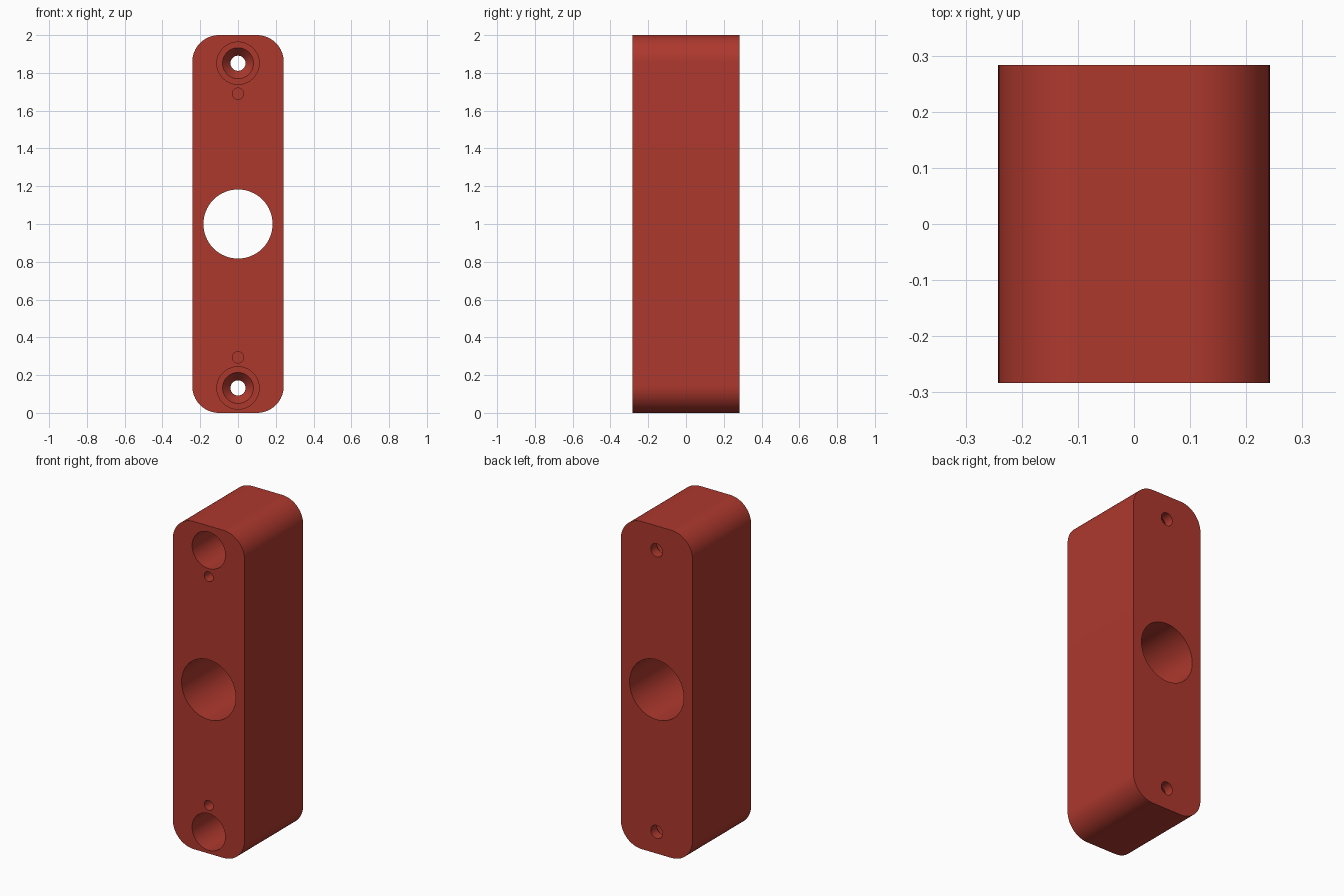
import bpy, bmesh
from math import sin, cos, pi, radians

if "Cube" in bpy.data.objects:
    bpy.data.objects.remove(bpy.data.objects["Cube"])

W, D, H, R = 0.242, 0.283, 2.0, 0.142   # half width, half depth, height, corner radius
FRONT, BACK = -D, D


def new_object(name, bm):
    bmesh.ops.recalc_face_normals(bm, faces=bm.faces)
    mesh = bpy.data.meshes.new(name)
    bm.to_mesh(mesh)
    bm.free()
    obj = bpy.data.objects.new(name, mesh)
    bpy.context.collection.objects.link(obj)
    return obj


def lathe_y(bm, z, profile, n=64):
    """Closed solid turned around a y-parallel axis from (y, radius) pairs."""
    rings = [[bm.verts.new((r * cos(2 * pi * i / n), y, z + r * sin(2 * pi * i / n)))
              for i in range(n)] for y, r in profile]
    for a, b in zip(rings, rings[1:]):
        for i in range(n):
            j = (i + 1) % n
            bm.faces.new((a[i], a[j], b[j], b[i]))
    bm.faces.new(rings[0])
    bm.faces.new(rings[-1])


# Rounded block, extruded from front to back
bm = bmesh.new()
outline = []
for k, (sx, z) in enumerate([(1, H - R), (-1, H - R), (-1, R), (1, R)]):
    for i in range(21):
        a = pi / 2 * (k + i / 20)
        outline.append(bm.verts.new((sx * (W - R) + R * cos(a), FRONT, z + R * sin(a))))
face = bm.faces.new(outline)
ext = bmesh.ops.extrude_face_region(bm, geom=[face])
bmesh.ops.translate(bm, vec=(0, 2 * D, 0),
                    verts=[v for v in ext["geom"] if isinstance(v, bmesh.types.BMVert)])
block = new_object("mounting_block", bm)

# Cutters: central bore, stepped countersunk screw holes, small blind holes
bm = bmesh.new()
lathe_y(bm, 1.0, [(FRONT - 0.1, 0.183), (BACK + 0.1, 0.183)], 96)
for z in (0.132, 1.851):
    lathe_y(bm, z, [(FRONT - 0.1, 0.112), (BACK - 0.11, 0.112), (BACK - 0.11, 0.082),
                    (BACK - 0.06, 0.04), (BACK + 0.1, 0.04)])
for z in (0.294, 1.69):
    lathe_y(bm, z, [(FRONT - 0.1, 0.03), (FRONT + 0.12, 0.03)], 32)
cutter = new_object("hole_cutter", bm)
cutter.hide_render = True

# Cut the holes and clean up
mod = block.modifiers.new("holes", 'BOOLEAN')
mod.operation = 'DIFFERENCE'
mod.solver = 'EXACT'
mod.object = cutter
bpy.ops.object.select_all(action='DESELECT')
block.select_set(True)
bpy.context.view_layer.objects.active = block
bpy.ops.object.modifier_apply(modifier=mod.name)
bpy.data.objects.remove(cutter)
bpy.ops.object.shade_smooth_by_angle(angle=radians(30))

# Red finish
red = bpy.data.materials.new("red")
red.diffuse_color = (0.42, 0.04, 0.027, 1)
red.use_nodes = True
red.node_tree.nodes["Principled BSDF"].inputs["Base Color"].default_value = red.diffuse_color
block.data.materials.clear()
block.data.materials.append(red)
